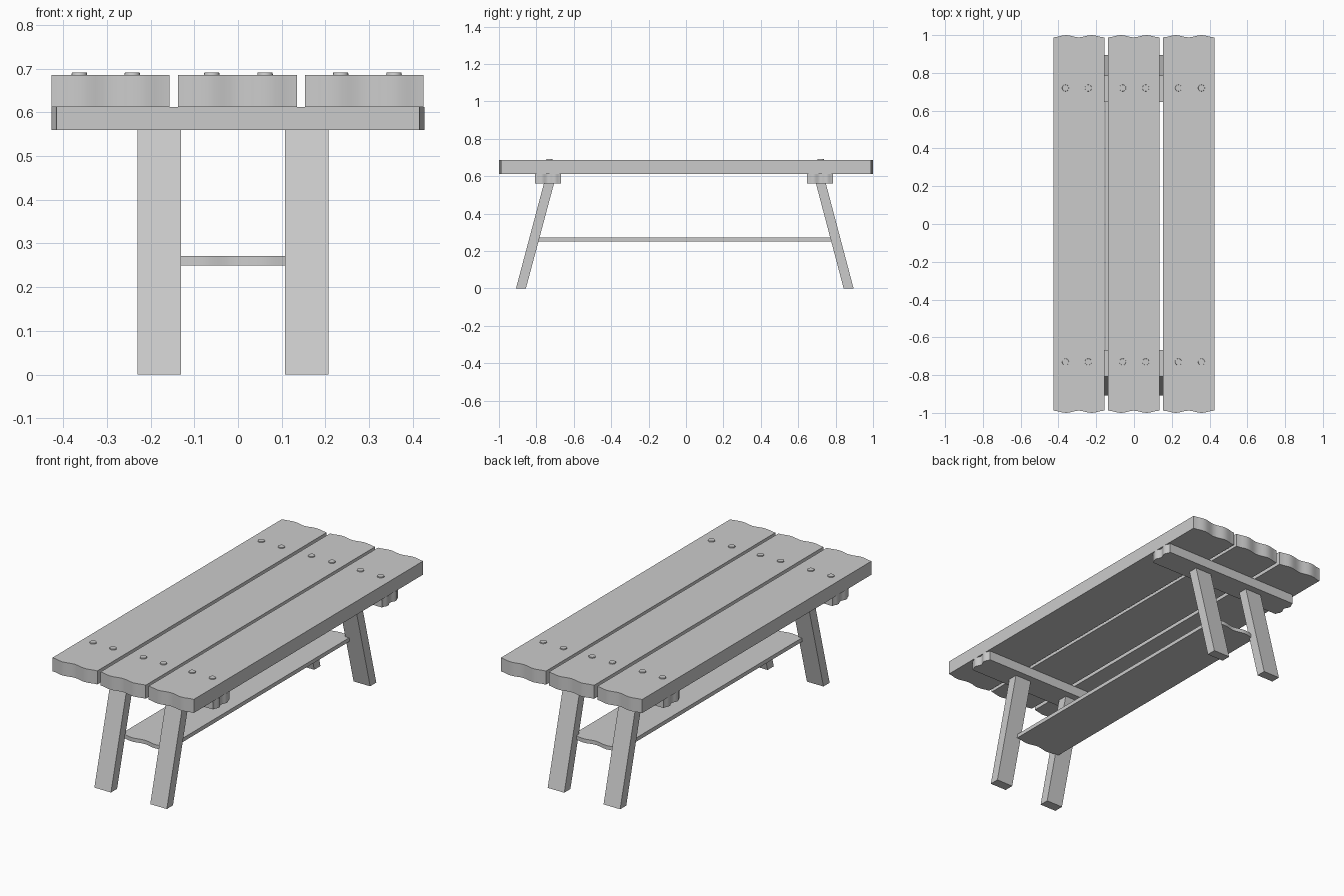
import bpy, bmesh, math
from mathutils import Matrix

if "Cube" in bpy.data.objects:
    bpy.data.objects.remove(bpy.data.objects["Cube"])


def finish(bm, name, smooth=False):
    bmesh.ops.recalc_face_normals(bm, faces=bm.faces)
    me = bpy.data.meshes.new(name)
    bm.to_mesh(me)
    bm.free()
    ob = bpy.data.objects.new(name, me)
    bpy.context.collection.objects.link(ob)
    if smooth:
        bpy.context.view_layer.objects.active = ob
        ob.select_set(True)
        bpy.ops.object.shade_smooth_by_angle(angle=math.radians(35))
        ob.select_set(False)
    return ob


def prism(name, outline, vec, smooth=False):
    """Extrude a closed outline along vec."""
    bm = bmesh.new()
    face = bm.faces.new([bm.verts.new(p) for p in outline])
    new = bmesh.ops.extrude_face_region(bm, geom=[face])["geom"]
    bmesh.ops.translate(bm, vec=vec, verts=[g for g in new if isinstance(g, bmesh.types.BMVert)])
    return finish(bm, name, smooth)


def board(name, w0, w1, half, z0, z1, cross=False):
    """Board with gently wavy sawn ends; runs along y, or along x if cross."""
    steps = 16
    pts = []
    for side in (-1, 1):
        for i in range(steps + 1):
            t = i / steps
            reach = half - 0.006 * (1 + math.cos(4 * math.pi * t))
            u = w0 + (w1 - w0) * (t if side < 0 else 1 - t)
            pts.append((side * reach, u, z0) if cross else (u, side * reach, z0))
    return prism(name, pts, (0, 0, z1 - z0), True)


# Table top planks
planks = {"left": (-0.427, -0.157), "middle": (-0.137, 0.135), "right": (0.153, 0.425)}
for label, (a, b) in planks.items():
    board(f"top_plank_{label}", a, b, 1.0, 0.612, 0.686)

# Cross beams under the top
board("front_cross_beam", -0.808, -0.668, 0.427, 0.56, 0.612, cross=True)
board("back_cross_beam", 0.647, 0.787, 0.427, 0.56, 0.612, cross=True)

# Lower shelf resting between the legs
board("lower_shelf", -0.15, 0.13, 0.80, 0.25, 0.271)

# Splayed legs: side profile in y/z extruded across the leg width
profiles = {"front": ((-0.909, 0), (-0.856, 0), (-0.706, 0.56), (-0.76, 0.56)),
            "back": ((0.843, 0), (0.896, 0), (0.748, 0.56), (0.695, 0.56))}
for end, prof in profiles.items():
    for side, x in (("left", -0.23), ("right", 0.107)):
        prism(f"{end}_{side}_leg", [(x, y, z) for y, z in prof], (0.1, 0, 0))

# Screw heads on the planks
for end, y in (("front", -0.73), ("back", 0.72)):
    bm = bmesh.new()
    for x in (-0.363, -0.242, -0.06, 0.062, 0.235, 0.357):
        bmesh.ops.create_cone(bm, cap_ends=True, segments=16, radius1=0.019, radius2=0.017,
                              depth=0.012, matrix=Matrix.Translation((x, y, 0.685)))
    finish(bm, f"{end}_screw_heads", True)
